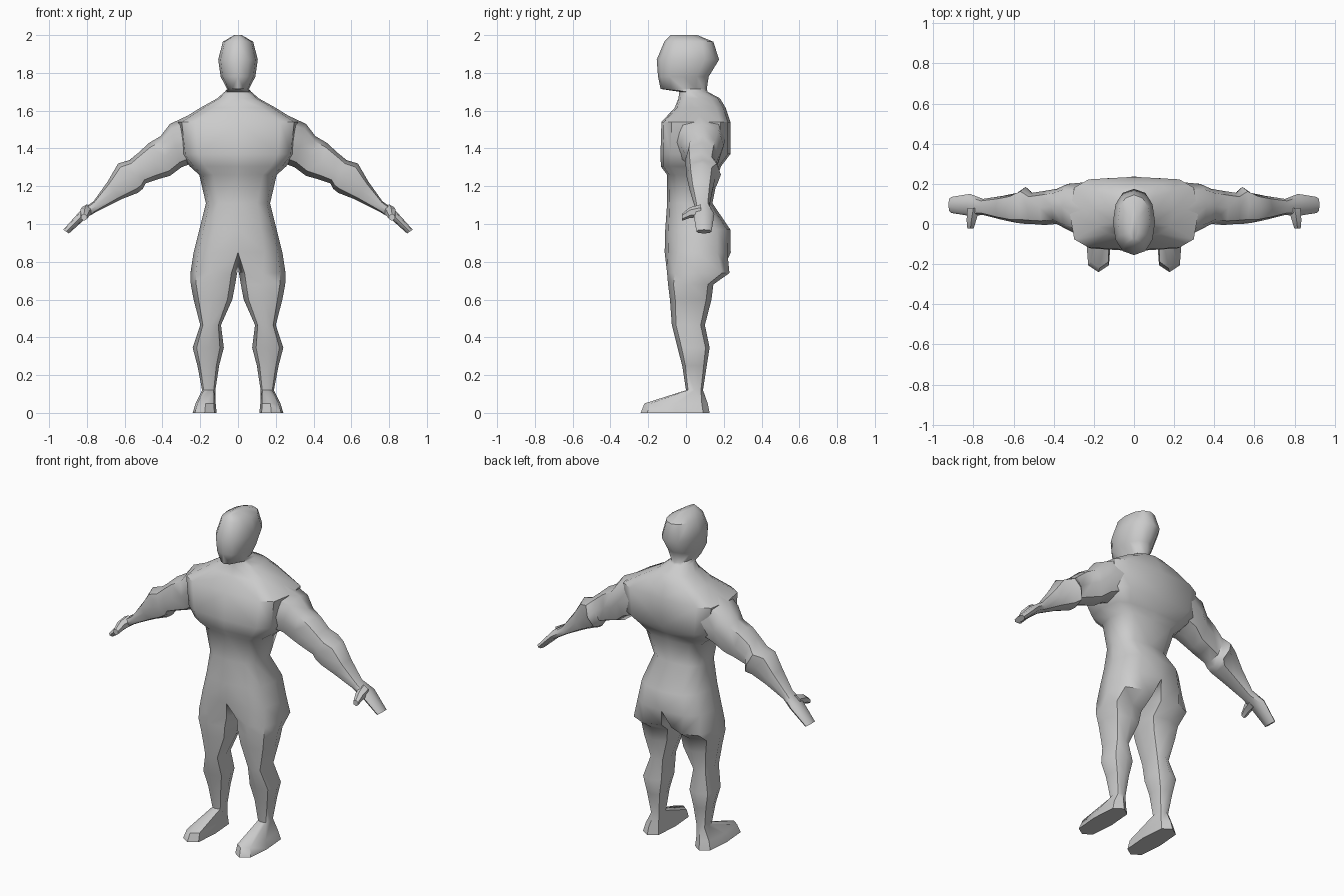
import bpy
import bmesh
from math import sin, cos, radians, copysign
from mathutils import Vector

cube = bpy.data.objects.get("Cube")
if cube:
    bpy.data.objects.remove(cube, do_unlink=True)


def rounded(angle, power):
    """Unit superellipse point: (sideways, forward)."""
    def bend(v):
        return 0 if abs(v) < 1e-6 else copysign(abs(v) ** power, v)
    a = radians(angle)
    return bend(sin(a)), bend(cos(a))


def skin(bm, rings, closed):
    """Join successive rings of vertices with quads."""
    for a, b in zip(rings, rings[1:]):
        n = len(a)
        for i in range(n if closed else n - 1):
            j = (i + 1) % n
            bm.faces.new((a[i], a[j], b[j], b[i]))


def finish(name, bm):
    """Make a mirrored, smooth shaded object."""
    bmesh.ops.recalc_face_normals(bm, faces=bm.faces)
    mesh = bpy.data.meshes.new(name)
    bm.to_mesh(mesh)
    bm.free()
    obj = bpy.data.objects.new(name, mesh)
    bpy.context.collection.objects.link(obj)
    bpy.ops.object.select_all(action='DESELECT')
    obj.select_set(True)
    bpy.context.view_layer.objects.active = obj
    bpy.ops.object.shade_smooth_by_angle(angle=radians(48))
    mirror = obj.modifiers.new("Mirror", 'MIRROR')
    mirror.use_clip = True
    return obj


def limb(name, sections, power=0.8):
    """Loft closed sections given as top point, bottom point, front y, back y."""
    bm = bmesh.new()
    rings = []
    for xt, zt, xb, zb, front, back in sections:
        y, depth = (front + back) / 2, (back - front) / 2
        top, bottom = Vector((xt, y, zt)), Vector((xb, y, zb))
        mid, half = (top + bottom) / 2, (top - bottom) / 2
        ring = []
        for i in range(8):
            s, f = rounded(i * 45, power)
            ring.append(bm.verts.new(mid + half * f + Vector((0, s * depth, 0))))
        rings.append(ring)
    skin(bm, rings, True)
    bm.faces.new(rings[0])
    bm.faces.new(rings[-1])
    return finish(name, bm)


# Head, neck and torso: z, half width, front y, back y, roundness
trunk = [
    (2.00, 0.02, -0.08, 0.06, 1.0),
    (1.965, 0.08, -0.115, 0.145, 0.9),
    (1.87, 0.105, -0.155, 0.175, 0.9),
    (1.78, 0.092, -0.148, 0.12, 0.9),
    (1.715, 0.058, -0.135, 0.11, 0.9),
    (1.70, 0.07, -0.035, 0.115, 0.9),
    (1.665, 0.11, -0.04, 0.18, 0.8),
    (1.615, 0.20, -0.06, 0.21, 0.65),
    (1.54, 0.32, -0.13, 0.235, 0.5),
    (1.37, 0.30, -0.135, 0.235, 0.5),
    (1.305, 0.255, -0.133, 0.185, 0.55),
    (1.26, 0.205, -0.10, 0.17, 0.65),
    (1.11, 0.17, -0.10, 0.14, 0.75),
    (0.97, 0.205, -0.11, 0.235, 0.75),
    (0.85, 0.235, -0.113, 0.237, 0.75),
]
# Legs and feet: z, inner x, outer x, front y, back y, roundness
leg = [
    (0.74, 0.005, 0.252, -0.10, 0.23, 0.8),
    (0.68, 0.015, 0.25, -0.095, 0.145, 0.8),
    (0.60, 0.03, 0.235, -0.085, 0.135, 0.85),
    (0.465, 0.09, 0.20, -0.075, 0.10, 0.85),
    (0.345, 0.075, 0.24, -0.045, 0.125, 0.85),
    (0.25, 0.10, 0.215, -0.02, 0.11, 0.85),
    (0.12, 0.12, 0.19, 0.0, 0.09, 0.8),
    (0.05, 0.118, 0.225, -0.22, 0.115, 0.6),
    (0.0, 0.113, 0.24, -0.24, 0.125, 0.6),
]

bm = bmesh.new()
rings = []
for z, width, front, back, power in trunk:
    y, depth = (front + back) / 2, (back - front) / 2
    ring = []
    for i in range(7):
        s, f = rounded(i * 30, power)
        ring.append(bm.verts.new((width * s, y - depth * f, z)))
    rings.append(ring)
skin(bm, rings, False)
bm.faces.new(rings[0])

# The hip ring gains a crotch vertex and carries on as a closed leg
crotch = bm.verts.new((0, 0.07, 0.75))
leg_rings = [rings[-1] + [crotch]]
for z, inner, outer, front, back, power in leg:
    x, width = (inner + outer) / 2, (outer - inner) / 2
    y, depth = (front + back) / 2, (back - front) / 2
    ring = []
    for i in range(8):
        s, f = rounded(i * 45 - 45, power)
        ring.append(bm.verts.new((x + width * s, y - depth * f, z)))
    leg_rings.append(ring)
skin(bm, leg_rings, True)
bm.faces.new(leg_rings[-1])
finish("body", bm)

# Arms from inside the shoulder to the fingertips
limb("arms", [
    (0.22, 1.595, 0.22, 1.33, -0.08, 0.21),
    (0.36, 1.53, 0.30, 1.30, -0.03, 0.20),
    (0.41, 1.465, 0.36, 1.255, 0.0, 0.175),
    (0.47, 1.43, 0.42, 1.238, -0.005, 0.165),
    (0.53, 1.375, 0.49, 1.215, 0.0, 0.155),
    (0.575, 1.338, 0.505, 1.185, 0.0, 0.185),
    (0.635, 1.32, 0.53, 1.165, 0.005, 0.155),
    (0.69, 1.225, 0.62, 1.13, 0.02, 0.14),
    (0.765, 1.12, 0.74, 1.07, 0.045, 0.125),
    (0.835, 1.07, 0.80, 1.035, 0.04, 0.15),
    (0.925, 0.97, 0.895, 0.95, 0.055, 0.135),
])

# Thumbs pointing forward from the hands
bm = bmesh.new()
rings = []
for x, y, z, r in [(0.80, 0.08, 1.07, 0.034), (0.81, 0.02, 1.06, 0.028),
                   (0.815, -0.022, 1.035, 0.018)]:
    ring = []
    for i in range(6):
        s, f = rounded(i * 60, 1)
        ring.append(bm.verts.new((x + r * s, y, z + r * f)))
    rings.append(ring)
skin(bm, rings, True)
bm.faces.new(rings[0])
bm.faces.new(rings[-1])
finish("thumbs", bm)
